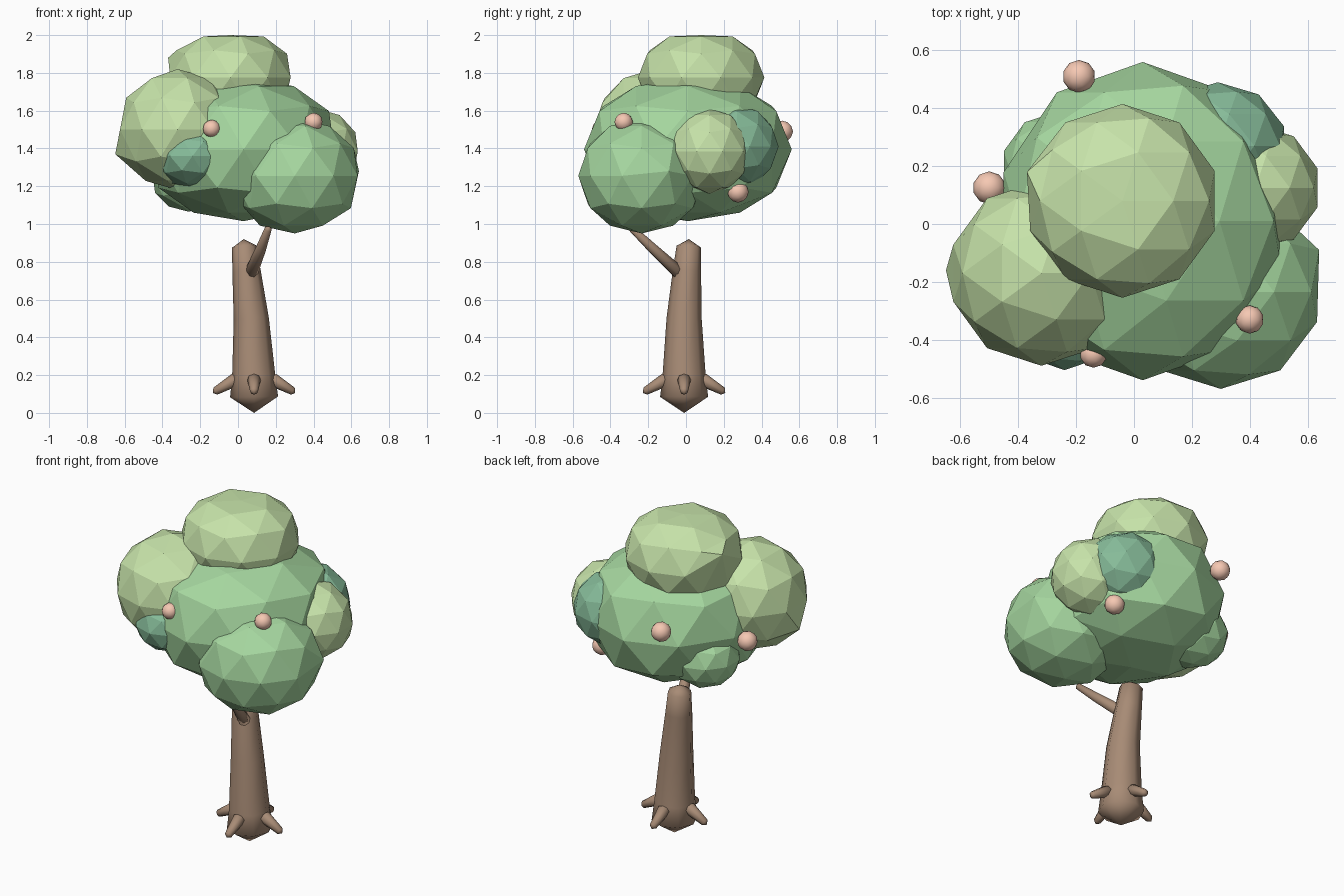
import bpy, bmesh, math
from mathutils import Vector

if "Cube" in bpy.data.objects:
    bpy.data.objects.remove(bpy.data.objects["Cube"])


def material(name, rgb):
    m = bpy.data.materials.new(name)
    m.diffuse_color = (*rgb, 1)
    m.use_nodes = True
    m.node_tree.nodes["Principled BSDF"].inputs["Base Color"].default_value = m.diffuse_color
    return m


BARK = material("bark", (0.39, 0.26, 0.18))
GREEN = material("leaf_green", (0.38, 0.68, 0.35))
LIGHT = material("leaf_light", (0.57, 0.77, 0.40))
DARK = material("leaf_dark", (0.24, 0.50, 0.32))
FRUIT = material("fruit_pink", (0.92, 0.58, 0.45))


def finish(bm, name, mat, smooth):
    bmesh.ops.recalc_face_normals(bm, faces=bm.faces)
    for f in bm.faces:
        f.smooth = smooth
    me = bpy.data.meshes.new(name)
    bm.to_mesh(me)
    bm.free()
    me.materials.append(mat)
    ob = bpy.data.objects.new(name, me)
    bpy.context.collection.objects.link(ob)
    return ob


def tube(name, path, cap0, cap1, sides=8):
    """Loft rings (x, y, z, radius) along a path, closed by pointed caps."""
    bm = bmesh.new()
    pts = [Vector(p[:3]) for p in path]
    rings = []
    for i, p in enumerate(pts):
        d = (pts[min(i + 1, len(pts) - 1)] - pts[max(i - 1, 0)]).normalized()
        u = d.cross(Vector((0, 1, 0.01))).normalized()
        v = d.cross(u)
        ring = []
        for k in range(sides):
            a = math.tau * k / sides
            ring.append(bm.verts.new(p + (u * math.cos(a) + v * math.sin(a)) * path[i][3]))
        rings.append(ring)
    for a, b in zip(rings, rings[1:]):
        for k in range(sides):
            n = (k + 1) % sides
            bm.faces.new((a[k], a[n], b[n], b[k]))
    for ring, tip in ((rings[0], cap0), (rings[-1], cap1)):
        t = bm.verts.new(tip)
        for k in range(sides):
            bm.faces.new((ring[k], ring[(k + 1) % sides], t))
    return finish(bm, name, BARK, True)


def blob(name, centre, size, mat, power=1.0, smooth=False, top=9.0, pulls=()):
    """Faceted icosphere; power < 1 is boxier in height, top flattens the crown,
    pulls move the vertex nearest a point onto that point."""
    bm = bmesh.new()
    bmesh.ops.create_icosphere(bm, subdivisions=2, radius=1)
    for v in bm.verts:
        z = math.copysign(abs(v.co.z) ** power, v.co.z)
        v.co = Vector(centre) + Vector((v.co.x * size[0], v.co.y * size[1], z * size[2]))
        v.co.z = min(v.co.z, top)
    for p in pulls:
        min(bm.verts, key=lambda v: (v.co - Vector(p)).length).co = p
    return finish(bm, name, mat, smooth)


# Leaning trunk
tube("trunk",
     [(0.085, -0.01, 0.085, 0.127), (0.083, -0.01, 0.2, 0.114), (0.07, -0.01, 0.5, 0.093),
      (0.045, 0.005, 0.75, 0.075), (0.033, 0.015, 0.88, 0.065)],
     (0.085, -0.01, 0.0), (0.03, 0.015, 0.92))

# Side branch
tube("branch",
     [(0.07, -0.04, 0.745, 0.036), (0.12, -0.17, 0.865, 0.028), (0.16, -0.285, 0.975, 0.019)],
     (0.065, -0.02, 0.73), (0.165, -0.295, 0.985))

# Four root stubs
for i in range(4):
    c, s = round(math.cos(i * math.pi / 2)), round(math.sin(i * math.pi / 2))

    def at(r, z):
        return (0.085 + c * r, -0.01 + s * r, z)
    tube(f"root_{i + 1}", [(*at(0.10, 0.175), 0.036), (*at(0.205, 0.115), 0.021)],
         at(0.07, 0.19), at(0.218, 0.105))

# Foliage clumps
blob("crown_main", (0.03, 0.01, 1.395), (0.505, 0.55, 0.38), GREEN, 0.78)
blob("crown_top", (-0.04, 0.08, 1.775), (0.335, 0.335, 0.25), LIGHT, 0.85, top=2.0,
     pulls=[(-0.37, 0.18, 1.88)])
blob("crown_left", (-0.32, -0.17, 1.50), (0.32, 0.32, 0.32), LIGHT,
     pulls=[(-0.65, -0.16, 1.37)])
blob("crown_front_right", (0.30, -0.235, 1.255), (0.35, 0.335, 0.305), GREEN, 0.9,
     pulls=[(0.64, -0.09, 1.28), (0.02, -0.30, 1.10)])
blob("crown_right", (0.42, 0.125, 1.385), (0.225, 0.22, 0.225), LIGHT)
blob("crown_back_right", (0.29, 0.27, 1.41), (0.24, 0.22, 0.22), DARK)
blob("crown_front_left", (-0.24, -0.29, 1.36), (0.205, 0.215, 0.17), DARK)
blob("crown_back_left", (-0.26, 0.19, 1.245), (0.20, 0.20, 0.18), GREEN)

# Fruit
fruits = [(-0.19, 0.51, 1.49, 0.057), (-0.50, 0.125, 1.37, 0.057), (0.37, 0.275, 1.17, 0.057),
          (0.40, -0.33, 1.54, 0.049), (-0.14, -0.45, 1.505, 0.047)]
for i, (x, y, z, r) in enumerate(fruits):
    blob(f"fruit_{i + 1}", (x, y, z), (r, r, r), FRUIT, smooth=True)
